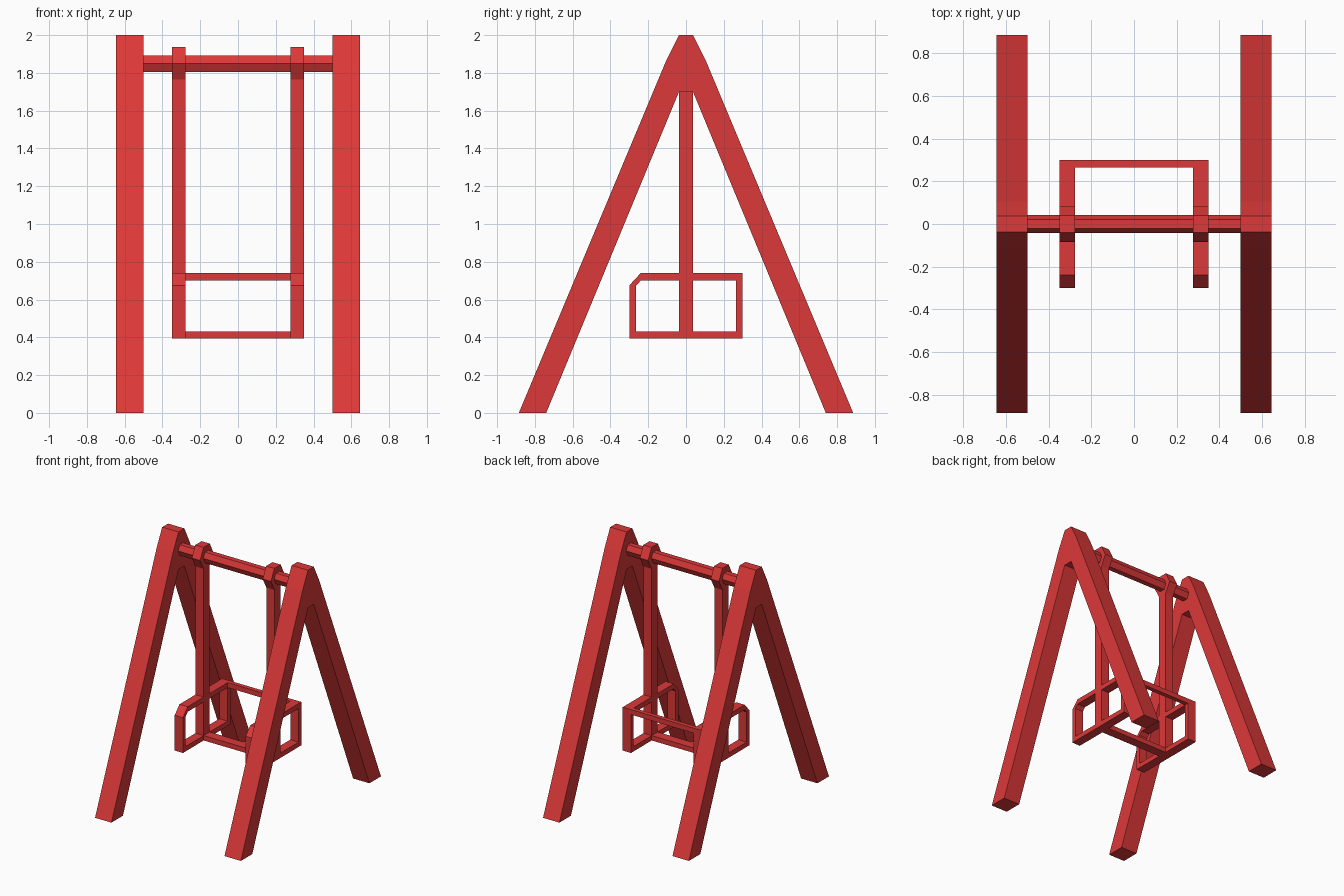
import bpy
import bmesh

cube = bpy.data.objects.get("Cube")
if cube:
    bpy.data.objects.remove(cube, do_unlink=True)

# Single painted colour
red = bpy.data.materials.new("red paint")
red.use_nodes = True
colour = (0.72, 0.04, 0.04, 1)
red.diffuse_color = colour
red.node_tree.nodes["Principled BSDF"].inputs["Base Color"].default_value = colour


def extrude_profile(name, profile, x0, x1):
    """Extrude a (y, z) outline along x from x0 to x1."""
    bm = bmesh.new()
    face = bm.faces.new([bm.verts.new((x0, y, z)) for y, z in profile])
    result = bmesh.ops.extrude_face_region(bm, geom=[face])
    moved = [g for g in result["geom"] if isinstance(g, bmesh.types.BMVert)]
    bmesh.ops.translate(bm, verts=moved, vec=(x1 - x0, 0, 0))
    bmesh.ops.recalc_face_normals(bm, faces=bm.faces)
    mesh = bpy.data.meshes.new(name)
    bm.to_mesh(mesh)
    bm.free()
    mesh.materials.append(red)
    obj = bpy.data.objects.new(name, mesh)
    bpy.context.collection.objects.link(obj)
    return obj


def pair(name, profile, inner, outer):
    """Same part on both sides of the swing."""
    extrude_profile("left_" + name, profile, inner, outer)
    extrude_profile("right_" + name, profile, -outer, -inner)


def box(y0, y1, z0, z1):
    return [(y0, z0), (y1, z0), (y1, z1), (y0, z1)]


def symmetric(half):
    """Complete a profile from its +y half."""
    return half + [(-y, z) for y, z in reversed(half)]


FRAME_IN, FRAME_OUT = 0.5, 0.645
ARM_IN, ARM_OUT = 0.277, 0.35
POST = 0.038
LOW, RAIL, HIGH = 0.393, 0.70, 0.74
LOW_TOP = 0.432
AXLE = 1.85

# A-shaped side frames
pair("a_frame", symmetric([(0.037, 1.70), (0.74, 0), (0.885, 0),
                           (0.105, 1.865), (0.037, 2.0)]), FRAME_IN, FRAME_OUT)

# Hexagonal top bar
extrude_profile("top_bar", symmetric([(0.021, AXLE - 0.044), (0.042, AXLE),
                                      (0.021, AXLE + 0.042)]), -FRAME_IN, FRAME_IN)

# Hangers, each with a hexagonal collar around the bar
pair("hanger", symmetric([(POST, LOW), (POST, AXLE - 0.085), (0.084, AXLE),
                          (0.04, AXLE + 0.087)]), ARM_IN, ARM_OUT)

# Armrest loops: the front half has a clipped upper corner
pair("front_armrest", [(-POST, LOW), (-0.30, LOW), (-0.30, 0.675), (-0.24, HIGH),
                       (-POST, HIGH), (-POST, RAIL), (-0.24, RAIL),
                       (-0.265, 0.672), (-0.265, LOW_TOP), (-POST, LOW_TOP)],
     ARM_IN, ARM_OUT)
pair("back_armrest", [(POST, LOW), (0.30, LOW), (0.30, HIGH), (POST, HIGH),
                      (POST, RAIL), (0.265, RAIL), (0.265, LOW_TOP), (POST, LOW_TOP)],
     ARM_IN, ARM_OUT)

# Cross rails joining the two sides
extrude_profile("back_rail", box(0.265, 0.30, RAIL, HIGH), -ARM_IN, ARM_IN)
extrude_profile("seat_rail", box(-POST, POST, LOW, LOW_TOP), -ARM_IN, ARM_IN)
